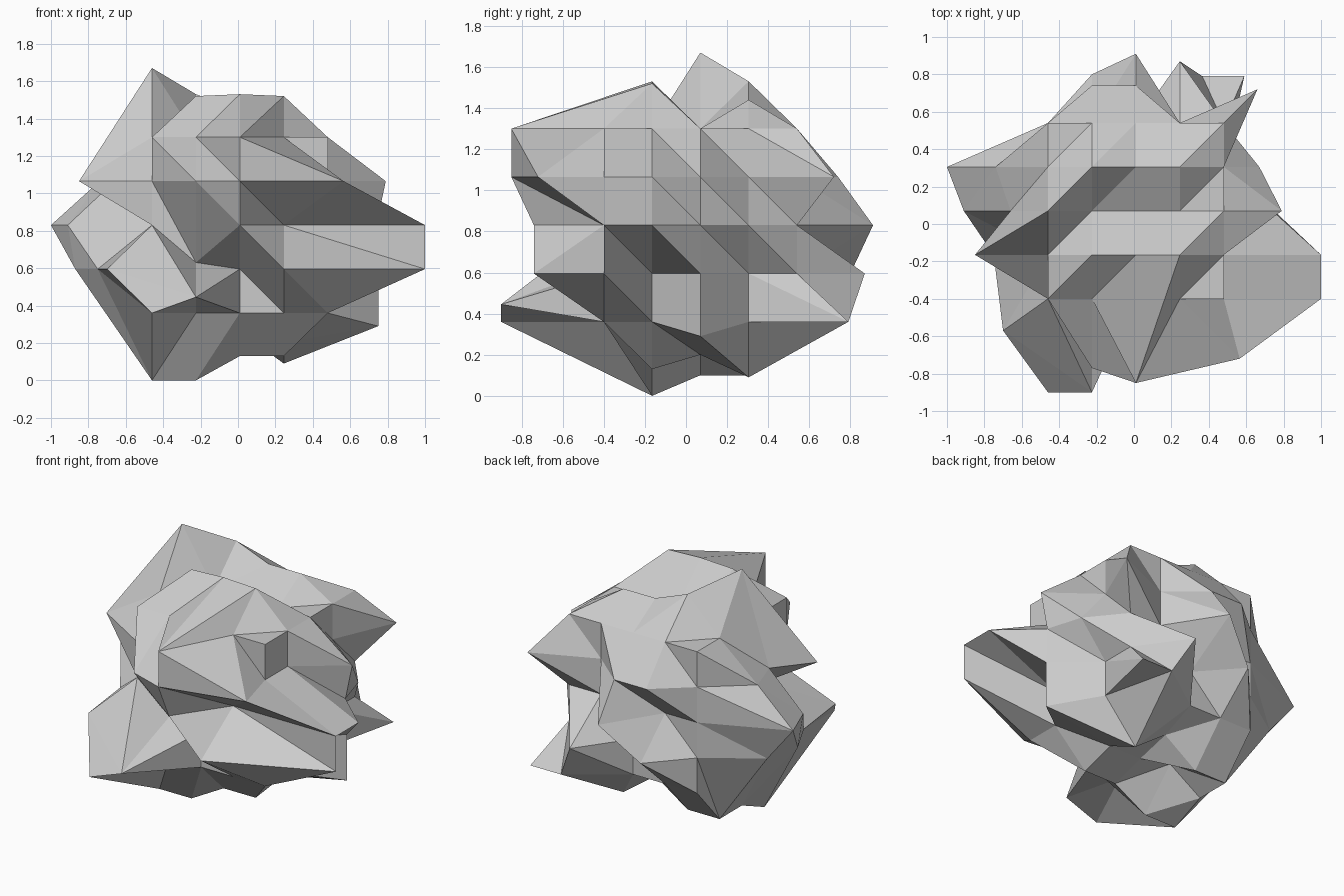
import bpy, bmesh
from mathutils import Vector

if "Cube" in bpy.data.objects:
    bpy.data.objects.remove(bpy.data.objects["Cube"])

N, STEP = 4, 0.235
ORIGIN = Vector((-0.46, -0.40, 0.36))

# Outward bulge of each side of the block: (axis, direction, rows of 5)
# Rows run upwards for the walls, front to back for top and bottom.
FLAT = (0, 0, 0, 0, 0)
SIDES = {
    "front": (1, -1, [(.50, 0, 0, 0, 0), (.17, .50, 0, .34, 0), (0, 0, .34, 0, 0),
                      (0, .37, .45, .32, 0), (0, 0, .45, 0, 0)]),
    "back": (1, 1, [(0, 0, 0, .25, .25), (0, .26, 0, .33, 0), (0, 0, .37, 0, 0),
                    (0, .20, .20, 0, .18), FLAT]),
    "right": (0, 1, [(0, 0, .27, 0, .11), (.52, 0, .27, 0, 0), (.52, .52, .26, .19, 0),
                     (0, 0, .31, 0, .18), FLAT]),
    "left": (0, -1, [FLAT, (.24, .29, .41, .35, 0), (0, 0, .45, .54, 0),
                     (0, .39, .20, .28, 0), FLAT]),
    "top": (2, 1, [FLAT, (0, .22, .23, .22, 0), (.37, 0, 0, 0, 0),
                   (0, .23, .14, .14, 0), FLAT]),
    "bottom": (2, -1, [FLAT, (.36, .36, .23, .23, 0), (.26, .11, .16, .16, .07),
                       (.26, .26, .10, .27, 0), FLAT]),
}
# The few points that also slide sideways
SLIDES = {(1, 0, 1): (0, 0, -.15), (1, 0, 2): (0, 0, -.20),
          (3, 0, 3): (.32, 0, 0), (3, 4, 0): (.12, 0, 0)}

bm = bmesh.new()
verts = {}


def cell(axis, sign, a, b):
    """Lattice index of point (a, b) on one side of the block."""
    key = [a, b]
    key.insert(axis, N if sign > 0 else 0)
    return tuple(key)


def vert(key):
    if key not in verts:
        verts[key] = bm.verts.new(ORIGIN + Vector(key) * STEP)
    return verts[key]


# Subdivided block, sides sharing their edge points; each cell is folded once
for name, (axis, sign, rows) in SIDES.items():
    outward = (sign > 0) != (axis == 1)
    for a in range(N):
        for b in range(N):
            ring = [(a, b), (a + 1, b), (a + 1, b + 1), (a, b + 1)]
            if name in ("front", "right", "bottom") and (name, a, b) != ("front", 0, 0):
                ring = ring[1:] + ring[:1]
            if not outward:
                ring = [ring[0], ring[3], ring[2], ring[1]]
            for tri in (ring[:3], [ring[0], ring[2], ring[3]]):
                bm.faces.new([vert(cell(axis, sign, *p)) for p in tri])

# Push every side outwards by its bulge map
for axis, sign, rows in SIDES.values():
    for b, row in enumerate(rows):
        for a, height in enumerate(row):
            verts[cell(axis, sign, a, b)].co[axis] += sign * height
for key, shift in SLIDES.items():
    verts[key].co += Vector(shift)

# Rock, flat shaded
mesh = bpy.data.meshes.new("rock")
bm.to_mesh(mesh)
bm.free()
rock = bpy.data.objects.new("rock", mesh)
bpy.context.collection.objects.link(rock)
